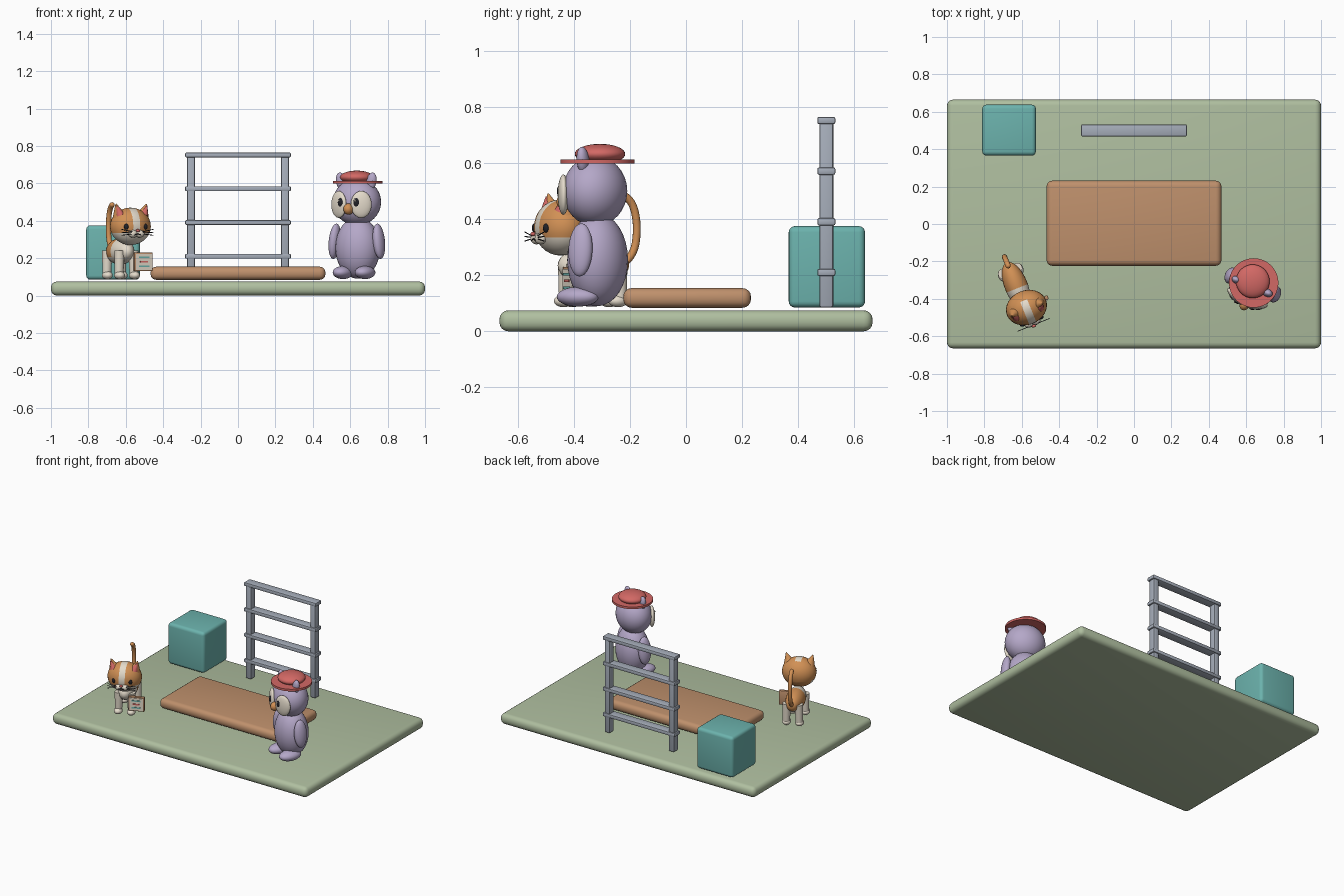
import bpy, bmesh
from math import radians
from mathutils import Matrix, Vector, Euler

if "Cube" in bpy.data.objects:
    bpy.data.objects.remove(bpy.data.objects["Cube"])


def material(name, *rgb):
    m = bpy.data.materials.new(name)
    m.use_nodes = True
    m.diffuse_color = (*rgb, 1)
    m.node_tree.nodes["Principled BSDF"].inputs["Base Color"].default_value = (*rgb, 1)
    return m


sage = material("sage green", .43, .52, .35)
brown = material("wood brown", .52, .28, .15)
teal = material("teal", .15, .45, .42)
steel = material("steel grey", .38, .42, .49)
lavender = material("lavender", .46, .39, .58)
coral = material("coral red", .65, .14, .13)
orange = material("ginger orange", .64, .28, .09)
cream = material("cream", .78, .71, .6)
dark = material("near black", .015, .015, .02)


def frame(x, y, turn):
    return Matrix.Translation((x, y, 0)) @ Matrix.Rotation(radians(turn), 4, 'Z')


WORLD = Matrix()
OWL = frame(.64, -.315, -23)
CAT = frame(-.63, -.33, 22)
CAT_HEAD = frame(-.575, -.447, 22)


def finish(name, bm, mats, loc, rot, base, smooth=40):
    """Place the mesh in its frame and link it to the scene."""
    turn = Euler([radians(a) for a in rot]).to_matrix().to_4x4()
    bm.transform(base @ Matrix.Translation(loc) @ turn)
    me = bpy.data.meshes.new(name)
    bm.to_mesh(me)
    bm.free()
    for m in mats:
        me.materials.append(m)
    ob = bpy.data.objects.new(name, me)
    bpy.context.collection.objects.link(ob)
    bpy.ops.object.select_all(action='DESELECT')
    ob.select_set(True)
    bpy.context.view_layer.objects.active = ob
    bpy.ops.object.shade_smooth_by_angle(angle=radians(smooth))
    return ob


def ball(name, mat, loc, half, rot=(0, 0, 0), base=WORLD, cuts=(), rule=None, second=None, seg=32):
    """Ellipsoid; optional planar cuts give clean borders for a second colour."""
    bm = bmesh.new()
    bmesh.ops.create_uvsphere(bm, u_segments=seg, v_segments=seg // 2, radius=1)
    bm.transform(Matrix.Diagonal((*half, 1)))
    for co, no in cuts:
        bmesh.ops.bisect_plane(bm, geom=bm.verts[:] + bm.edges[:] + bm.faces[:],
                               plane_co=co, plane_no=no, dist=1e-5)
    if rule:
        for f in bm.faces:
            f.material_index = int(rule(f.calc_center_median()))
    return finish(name, bm, [mat, second] if second else [mat], loc, rot, base, 60)


def box(name, mat, loc, size, bevel=0, rot=(0, 0, 0), base=WORLD, segments=4):
    bm = bmesh.new()
    bmesh.ops.create_cube(bm, size=1)
    bm.transform(Matrix.Diagonal((*size, 1)))
    if bevel:
        bmesh.ops.bevel(bm, geom=bm.edges[:], offset=bevel, segments=segments,
                        profile=.5, affect='EDGES')
    return finish(name, bm, [mat], loc, rot, base)


def rod(name, mat, a, b, r1, r2=None, base=WORLD, seg=20):
    """Cylinder or cone from point a to point b."""
    a, b = Vector(a), Vector(b)
    bm = bmesh.new()
    bmesh.ops.create_cone(bm, cap_ends=True, segments=seg, radius1=r1,
                          radius2=r1 if r2 is None else r2, depth=(b - a).length)
    bm.transform((b - a).to_track_quat('Z', 'Y').to_matrix().to_4x4())
    return finish(name, bm, [mat], (a + b) / 2, (0, 0, 0), base)


# Ground, mat and storage cube
box("ground_slab", sage, (0, 0, .0375), (2, 1.33, .075), .032)
box("floor_mat", brown, (0, .004, .119), (.935, .455, .07), .03)
box("teal_cube", teal, (-.668, .502, .23), (.287, .272, .29), .022)

# Climbing frame
for s, side in ((-1, "right"), (1, "left")):
    box(side + "_post", steel, (s * .252, .5, .42), (.042, .05, .67), .008, segments=2)
for i in range(4):
    box(f"rung_{i + 1}", steel, (0, .5, .21 + i * .1805), (.565, .064, .026), .006, segments=2)

# Owl body and head
ball("owl_body", lavender, (0, 0, .255), (.122, .106, .165), base=OWL)
ball("owl_head", lavender, (0, -.01, .5), (.132, .112, .125), base=OWL)
ball("owl_beak", orange, (0, -.125, .462), (.027, .032, .03), base=OWL)
for s, side in ((-1, "right"), (1, "left")):
    ball(f"owl_{side}_wing", lavender, (s * .128, -.012, .29), (.03, .045, .095), (0, -s * 6, 0), OWL)
    ball(f"owl_{side}_foot", lavender, (s * .064, -.05, .123), (.05, .078, .035), base=OWL)
    ball(f"owl_{side}_ear", lavender, (s * .088, -.02, .61), (.028, .021, .048), (0, s * 12, 0), OWL)
    ball(f"owl_{side}_eye_disc", cream, (s * .065, -.105, .487), (.056, .02, .072), (0, 0, s * 25), OWL)
    ball(f"owl_{side}_pupil", dark, (s * .047, -.126, .497), (.018, .01, .026), (0, 0, s * 20), OWL)
    ball(f"owl_{side}_glint", cream, (s * .047 - .005, -.136, .507), (.005, .003, .006), base=OWL, seg=12)

# Owl hat
rod("hat_brim", coral, (0, 0, .598), (0, 0, .613), .132, base=OWL, seg=48)
ball("hat_crown", coral, (-.008, .006, .632), (.09, .09, .036), base=OWL)

# Cat body: ginger back, cream chest and belly
ball("cat_body", orange, (0, 0, .235), (.062, .135, .07), base=CAT,
     cuts=[((0, -.015, 0), (0, 1, 0)), ((0, 0, -.03), (0, 0, 1))],
     rule=lambda c: c.y < -.015 or c.z < -.03, second=cream)
for fy, end in ((-.09, "front"), (.085, "back")):
    for s, side in ((-1, "right"), (1, "left")):
        rod(f"cat_{end}_{side}_leg", cream, (s * .043, fy, .105), (s * .04, fy, .24), .023, .028, CAT)
        ball(f"cat_{end}_{side}_paw", cream, (s * .043, fy - .008, .108), (.028, .035, .022), base=CAT)

# Cat tail
curve = bpy.data.curves.new("cat_tail", 'CURVE')
curve.dimensions = '3D'
curve.bevel_depth = .014
curve.bevel_resolution = 4
curve.use_fill_caps = True
path = [(.115, .24), (.155, .27), (.17, .34), (.165, .42), (.145, .47), (.115, .485)]
spline = curve.splines.new('NURBS')
spline.points.add(len(path) - 1)
for p, (y, z) in zip(spline.points, path):
    p.co = (0, y, z, 1)
spline.use_endpoint_u = True
spline.order_u = 4
curve.materials.append(orange)
tail = bpy.data.objects.new("cat_tail", curve)
tail.matrix_world = CAT
bpy.context.collection.objects.link(tail)
ball("cat_tail_tip", orange, (0, .115, .485), (.014, .014, .014), base=CAT, seg=16)

# Cat head with cream blaze and jaw
ball("cat_head", orange, (0, 0, .37), (.112, .092, .1), base=CAT_HEAD,
     cuts=[((-.02, 0, 0), (1, 0, 0)), ((.02, 0, 0), (1, 0, 0)),
           ((0, .04, 0), (0, 1, 0)), ((0, 0, -.035), (0, 0, 1))],
     rule=lambda c: c.y < .04 and (abs(c.x) < .02 or c.z < -.035), second=cream)
ball("cat_nose", coral, (0, -.106, .347), (.012, .008, .008), base=CAT_HEAD, seg=16)
for s, side in ((-1, "right"), (1, "left")):
    ball(f"cat_{side}_cheek", cream, (s * .02, -.085, .33), (.026, .02, .02), base=CAT_HEAD)
    ball(f"cat_{side}_eye", dark, (s * .056, -.079, .368), (.012, .008, .016), (0, 0, s * 25), CAT_HEAD, seg=16)
    rod(f"cat_{side}_ear", orange, (s * .067, -.005, .425), (s * .088, -.012, .49), .036, .003, CAT_HEAD)
    rod(f"cat_{side}_inner_ear", coral, (s * .068, -.024, .43), (s * .087, -.02, .48), .024, .002, CAT_HEAD)
    rod(f"cat_{side}_mouth", dark, (0, -.105, .33), (s * .018, -.104, .324), .0025, base=CAT_HEAD, seg=6)
    for k in (-1, 0, 1):
        rod(f"cat_{side}_whisker_{k + 2}", dark, (s * .03, -.1, .335 + k * .006),
            (s * .092, -.1, .338 + k * .016), .002, base=CAT_HEAD, seg=6)

# Striped satchel card beside the cat
CARD = frame(-.508, -.41, 22)
box("satchel", brown, (0, 0, .18), (.105, .022, .1), .003, base=CARD, segments=2)
box("satchel_panel", cream, (0, -.012, .18), (.09, .006, .085), base=CARD)
for i, (m, w) in enumerate(((teal, .06), (coral, .045), (teal, .06))):
    box(f"satchel_stripe_{i + 1}", m, (0, -.015, .204 - i * .024), (w, .006, .009), base=CARD)
